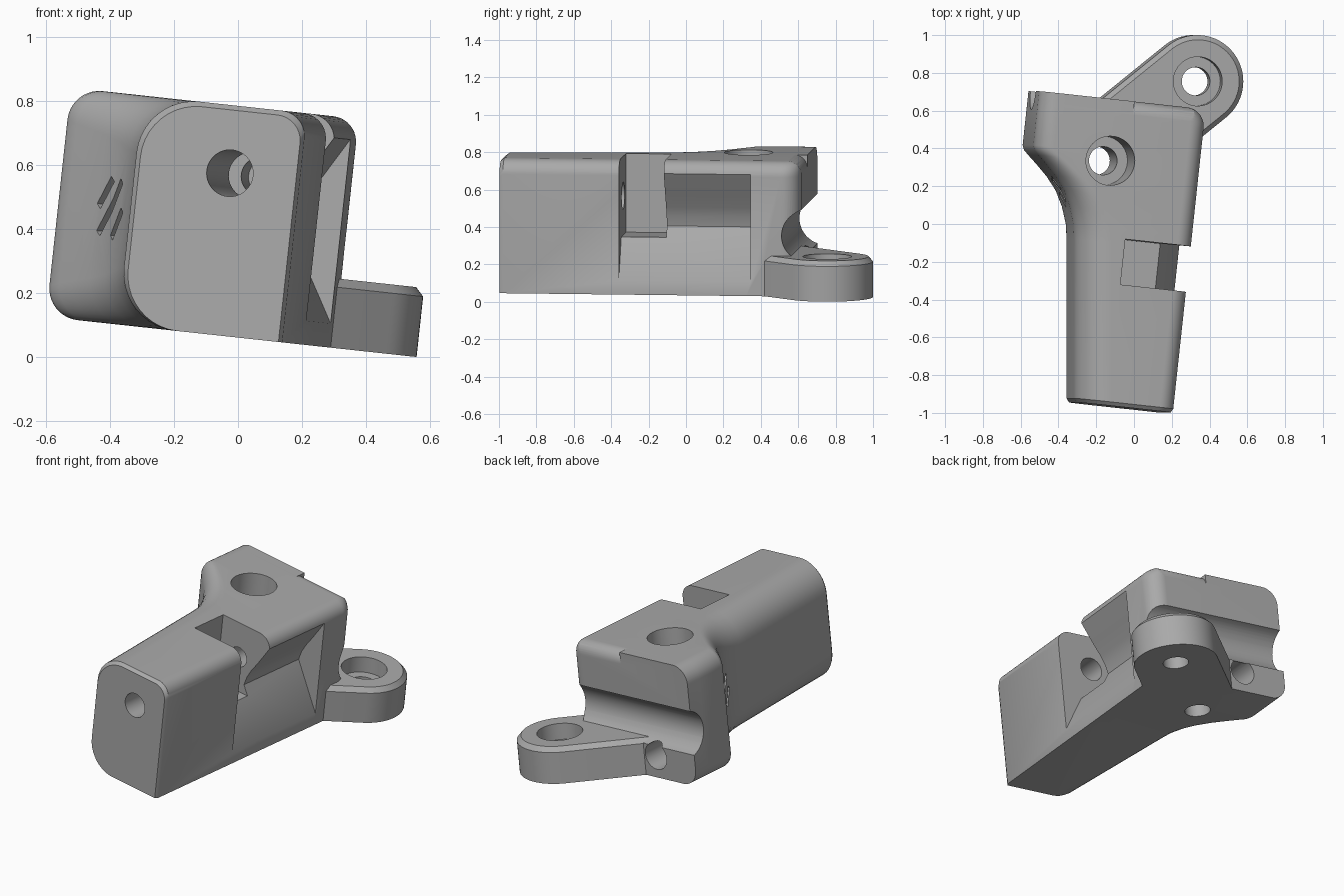
import bpy, bmesh, math
from mathutils import Matrix, Vector

cube = bpy.data.objects.get("Cube")
if cube:
    bpy.data.objects.remove(cube, do_unlink=True)

TILT = math.radians(6.2)
RIGHT, BACK, TOP = 0.244, 0.637, 0.72


def to_object(name, bm):
    bmesh.ops.recalc_face_normals(bm, faces=bm.faces)
    mesh = bpy.data.meshes.new(name)
    bm.to_mesh(mesh)
    bm.free()
    obj = bpy.data.objects.new(name, mesh)
    bpy.context.scene.collection.objects.link(obj)
    return obj


def arc(cx, cy, r, start, end, steps=10):
    angles = [math.radians(start + (end - start) * i / steps) for i in range(steps + 1)]
    return [(cx + r * math.cos(a), cy + r * math.sin(a)) for a in angles]


def loft(name, rings):
    bm = bmesh.new()
    rows = [[bm.verts.new(p) for p in ring] for ring in rings]
    n = len(rows[0])
    for a, b in zip(rows, rows[1:]):
        for i in range(n):
            j = (i + 1) % n
            bm.faces.new((a[i], a[j], b[j], b[i]))
    bm.faces.new(rows[0])
    bm.faces.new(rows[-1][::-1])
    return to_object(name, bm)


def cylinder(name, start, end, r):
    start, end = Vector(start), Vector(end)
    axis = end - start
    mat = Matrix.Translation((start + end) / 2) @ axis.to_track_quat("Z", "Y").to_matrix().to_4x4()
    bm = bmesh.new()
    bmesh.ops.create_cone(bm, cap_ends=True, segments=48, radius1=r, radius2=r,
                          depth=axis.length, matrix=mat)
    return to_object(name, bm)


def box(name, size, matrix):
    bm = bmesh.new()
    bmesh.ops.create_cube(bm, size=1, matrix=matrix @ Matrix.Diagonal((*size, 1)))
    return to_object(name, bm)


def combine(target, other, operation="DIFFERENCE"):
    mod = target.modifiers.new("cut", "BOOLEAN")
    mod.operation, mod.solver, mod.object = operation, "EXACT", other
    bpy.context.view_layer.objects.active = target
    bpy.ops.object.modifier_apply(modifier=mod.name)
    bpy.data.objects.remove(other, do_unlink=True)


# Body: rounded cross-sections from the front to the flared rear
def section(v, left, r, right=RIGHT, top=TOP):
    ring = [(right, 0)]
    ring += arc(right - 0.08, top - 0.08, 0.08, 0, 90)
    ring += arc(left + r, top - r, r, 90, 180)
    ring += arc(left + r, r, r, 180, 270)
    return [(u, v, h) for u, h in ring]


stations = [(-0.958, -0.276, 0.18), (-0.12, -0.367, 0.18), (-0.04, -0.38, 0.18),
            (0.05, -0.41, 0.17), (0.132, -0.451, 0.15), (0.2, -0.505, 0.135),
            (0.26, -0.566, 0.12), (0.3, -0.61, 0.11), (0.325, -0.635, 0.1),
            (0.35, -0.645, 0.1)]
rings = [section(-0.978, -0.26, 0.175, RIGHT - 0.01, TOP - 0.015)]
rings += [section(*s) for s in stations]
rings += [section(v, -0.645, 0.1, u) for u, v in arc(RIGHT - 0.1, BACK - 0.1, 0.1, 0, 85)]
rings.append(section(BACK, -0.645, 0.1, RIGHT - 0.1))
body = loft("bracket_body", rings)

# Rounded top edge on one half of the rear
edge = arc(BACK - 0.07, TOP - 0.07, 0.07, 0, 90) + [(BACK - 0.07, 0.8), (0.7, 0.8), (0.7, TOP - 0.07)]
combine(body, loft("edge_cutter", [[(u, v, h) for v, h in edge] for u in (-0.145, 0.4)]))

# Round channel across the rear
combine(body, cylinder("channel_cutter", (-0.8, 0.68, 0.325), (0.5, 0.68, 0.325), 0.14))

# Mounting tab with a round end and a chamfered top
TAB = Vector((0.233, 0.785, 0))
def tab_ring(r, h):
    pts = arc(TAB.x, TAB.y, r, -45, 135, 32)
    d = 0.36
    pts += [(pts[-1][0] - d, pts[-1][1] - d), (pts[0][0] - d, pts[0][1] - d)]
    return [(u, v, h) for u, v in pts]

combine(body, loft("tab", [tab_ring(0.245, 0), tab_ring(0.245, 0.19), tab_ring(0.22, 0.217)]), "UNION")

# V-shaped side recess and the slot that opens upward
vee = [(0.27, 0.69), (0.244, 0.655), (0.17, 0.53), (0.125, 0.46), (0.1, 0.41),
       (0.085, 0.355), (0.244, 0.075), (0.27, 0.03)]
combine(body, loft("recess_cutter", [[(u, v, h) for u, h in vee] for v in (-0.335, 0.374)]))
combine(body, box("slot_cutter", (0.615, 0.242, 0.6),
                  Matrix.Translation((0.1925, -0.214, 0.597))))

# Screw holes: (start, end, radius)
holes = [((-0.239, 0.311, -0.1), (-0.239, 0.311, 0.5), 0.075),
         ((-0.239, 0.311, 0.36), (-0.239, 0.311, 0.9), 0.13),
         ((TAB.x, TAB.y, -0.1), (TAB.x, TAB.y, 0.3), 0.075),
         ((TAB.x, TAB.y, 0.12), (TAB.x, TAB.y, 0.3), 0.13),
         ((0.025, -1.1, 0.508), (0.025, -0.25, 0.508), 0.073),
         ((0.025, -0.25, 0.508), (0.025, 0.12, 0.508), 0.06),
         ((-0.35, 0.8, 0.13), (-0.35, 0.3, 0.13), 0.08)]
for hole in holes:
    combine(body, cylinder("hole_cutter", *hole))

# Three slanted slits in the flared side
for pos, length in (((-0.48, 0.17, 0.406), 0.11), ((-0.455, 0.135, 0.362), 0.21),
                    ((-0.425, 0.085, 0.312), 0.11)):
    pose = (Matrix.Translation(pos) @ Matrix.Rotation(math.radians(-50), 4, "Z")
            @ Matrix.Rotation(math.radians(36), 4, "Y"))
    combine(body, box("slit_cutter", (0.026, 0.05, length), pose))

# Final pose, shading and colour
body.data.transform(Matrix.Translation((0, 0, 0.061)) @ Matrix.Rotation(TILT, 4, "Y")
                    @ Matrix.Rotation(-TILT, 4, "Z"))
grey = bpy.data.materials.new("plain_grey")
grey.use_nodes = True
colour = (0.4, 0.4, 0.4, 1)
grey.diffuse_color = colour
grey.node_tree.nodes["Principled BSDF"].inputs["Base Color"].default_value = colour
body.data.materials.clear()
body.data.materials.append(grey)
for poly in body.data.polygons:
    poly.material_index = 0
bpy.ops.object.select_all(action="DESELECT")
body.select_set(True)
bpy.context.view_layer.objects.active = body
bpy.ops.object.shade_smooth_by_angle(angle=math.radians(30))
